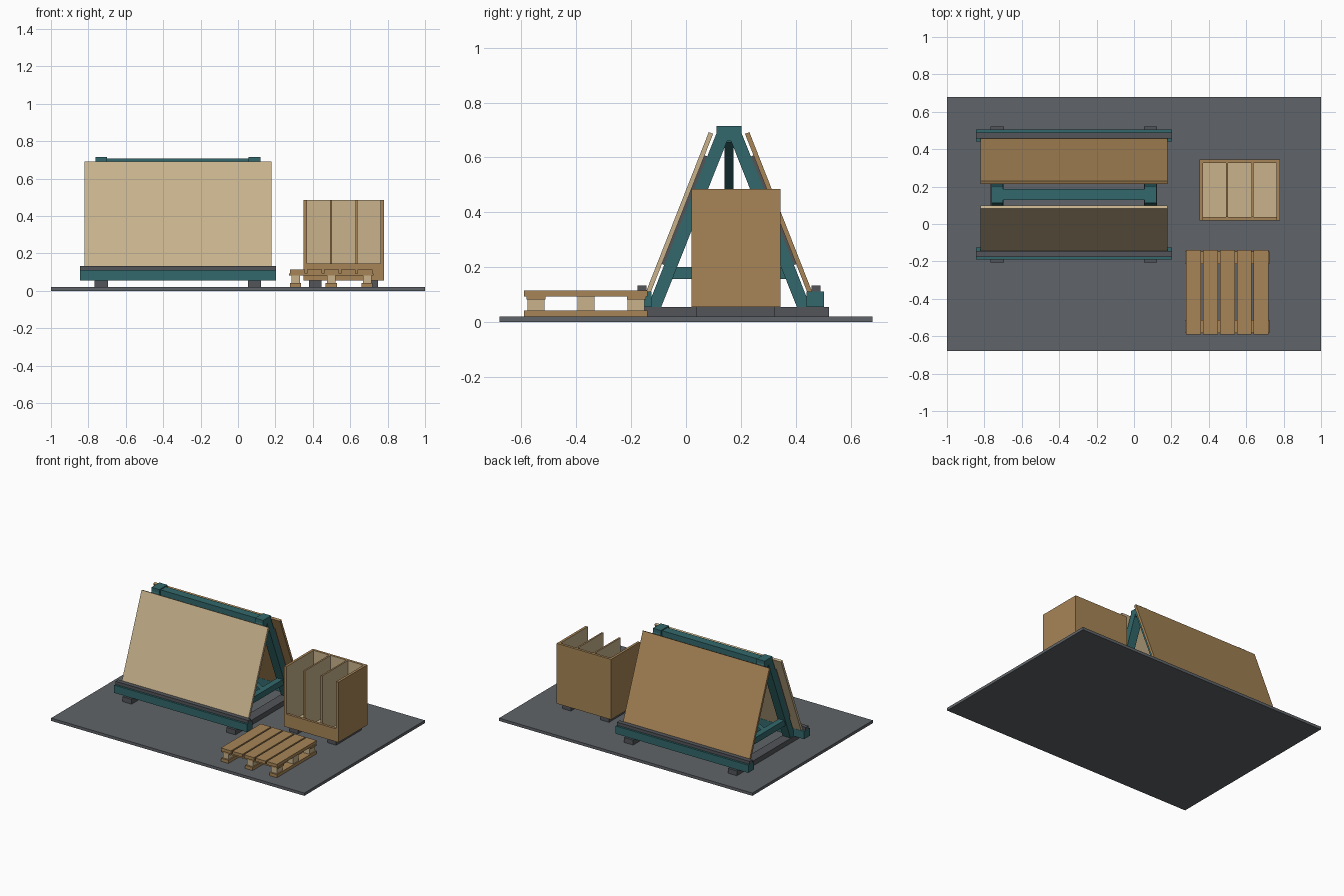
import bpy, bmesh
from mathutils import Vector

cube = bpy.data.objects.get("Cube")
if cube:
    bpy.data.objects.remove(cube)


def material(name, rgb):
    m = bpy.data.materials.new(name)
    m.use_nodes = True
    m.diffuse_color = (*rgb, 1)
    m.node_tree.nodes["Principled BSDF"].inputs["Base Color"].default_value = (*rgb, 1)
    return m


FLOOR = material("floor grey", (0.115, 0.127, 0.138))
RUBBER = material("rubber grey", (0.085, 0.09, 0.1))
TEAL = material("teal paint", (0.033, 0.14, 0.15))
BROWN = material("brown plywood", (0.39, 0.235, 0.095))
TAN = material("pale wood", (0.58, 0.45, 0.265))


def prism(name, mat, profile, x0, x1):
    """Extrude a (y, z) profile along x."""
    bm = bmesh.new()
    face = bm.faces.new([bm.verts.new((x0, y, z)) for y, z in profile])
    new = bmesh.ops.extrude_face_region(bm, geom=[face])["geom"]
    bmesh.ops.translate(bm, vec=(x1 - x0, 0, 0),
                        verts=[g for g in new if isinstance(g, bmesh.types.BMVert)])
    bmesh.ops.recalc_face_normals(bm, faces=bm.faces)
    mesh = bpy.data.meshes.new(name)
    bm.to_mesh(mesh)
    bm.free()
    mesh.materials.append(mat)
    obj = bpy.data.objects.new(name, mesh)
    bpy.context.collection.objects.link(obj)
    return obj


def box(name, mat, x, y, z):
    return prism(name, mat, [(y[0], z[0]), (y[1], z[0]), (y[1], z[1]), (y[0], z[1])], *x)


def slab(p, q, thick):
    """Profile of a board whose outer line runs p to q, thickened inward (+y)."""
    p, q = Vector(p), Vector(q)
    d = (q - p).normalized()
    n = Vector((d.y, -d.x)) * thick
    return [p, q, q + n, p + n]


def tan_faces(obj, direction):
    """Paint the faces that point along a direction with the pale wood."""
    obj.data.materials.append(TAN)
    for poly in obj.data.polygons:
        if poly.normal.dot(Vector(direction)) > 0.9:
            poly.material_index = 1


# Floor plate
box("floor_plate", FLOOR, (-1, 1), (-0.68, 0.68), (0, 0.02))

# A-frame rack: each side is built at the front and flipped to the back
MID = 0.157
FRAMES = {"right": (-0.762, -0.7), "left": (0.057, 0.12)}


def flip(profile, side):
    return profile if side == "front" else [(2 * MID - y, z) for y, z in profile]


def rect(y0, y1, z0, z1):
    return [(y0, z0), (y1, z0), (y1, z1), (y0, z1)]


for side, sheet in (("front", TAN), ("back", BROWN)):
    prism(side + "_base_beam", TEAL, flip(rect(-0.19, -0.126, 0.055, 0.11), side), -0.845, 0.203)
    prism(side + "_stop_strip", RUBBER, flip(rect(-0.176, -0.144, 0.11, 0.132), side), -0.845, 0.203)
    prism(side + "_sheet", sheet, flip(slab((-0.145, 0.112), (0.083, 0.692), 0.017), side), -0.82, 0.18)
    leg = [(-0.14, 0.055), (-0.09, 0.055), (0.162, 0.69), (0.112, 0.69)]
    for end, xs in FRAMES.items():
        prism(f"{side}_{end}_leg", TEAL, flip(leg, side), *xs)
        prism(f"{side}_{end}_pad", RUBBER,
              flip(slab((-0.091, 0.212), (0.066, 0.608), 0.014), side), *xs)

for end, (a, b) in FRAMES.items():
    box(end + "_skid", RUBBER, (a - 0.004, b + 0.004), (-0.207, 0.521), (0.02, 0.055))
    box(end + "_cap", TEAL, (a, b), (0.112, 0.202), (0.675, 0.715))
    box(end + "_crossbar", TEAL, (a + 0.01, b - 0.01), (-0.07, 0.384), (0.157, 0.2))
box("ridge_beam", TEAL, (-0.755, 0.115), (0.127, 0.187), (0.66, 0.708))

# Diagonal braces between the two frames
for name, lo, hi in (("falling_brace", -0.72, 0.08), ("rising_brace", 0.08, -0.72)):
    brace = box(name, TEAL, (-0.5, 0.5), (0.14, 0.174), (-0.016, 0.016))
    run = Vector((hi - lo, 0, 0.49))
    brace.rotation_euler = run.to_track_quat("X", "Z").to_euler()
    brace.scale.x = run.length
    # turn about the middle of the rack
    brace.location = Vector((0, MID, 0)) - brace.rotation_euler.to_matrix() @ Vector((0, MID, 0))
    brace.location += Vector(((lo + hi) / 2, 0, 0.425))

# Slotted crate
CX, CY, CZ = (0.35, 0.78), (0.02, 0.345), (0.055, 0.485)
T = 0.018
wall = box("crate_right_wall", BROWN, (CX[0], CX[0] + T), CY, CZ)
tan_faces(wall, (1, 0, 0))
wall = box("crate_left_wall", BROWN, (CX[1] - T, CX[1]), CY, CZ)
tan_faces(wall, (-1, 0, 0))
inner = (CX[0] + T, CX[1] - T)
wall = box("crate_back_wall", BROWN, inner, (CY[1] - T, CY[1]), CZ)
tan_faces(wall, (0, -1, 0))
wall = box("crate_front_lip", BROWN, inner, (CY[0], CY[0] + T), (CZ[0], 0.147))
tan_faces(wall, (0, 1, 0))
base = box("crate_floor", BROWN, inner, (CY[0] + T, CY[1] - T), (CZ[0], CZ[0] + T))
tan_faces(base, (0, 0, 1))
for i, x in enumerate((0.497, 0.633)):
    divider = box(f"crate_divider_{i}", BROWN, (x - 0.006, x + 0.006),
                  (CY[0] + T, CY[1] - T), (CZ[0] + T, CZ[1]))
    tan_faces(divider, (1, 0, 0))
    tan_faces(divider, (-1, 0, 0))
for i, x in enumerate((0.38, 0.682)):
    box(f"crate_foot_{i}", RUBBER, (x, x + 0.067), (0.038, 0.325), (0.02, 0.055))

# Pallet
PY = (-0.59, -0.14)
for i in range(5):
    x = 0.278 + 0.0905 * i
    box(f"pallet_deck_board_{i}", BROWN, (x, x + 0.08), PY, (0.093, 0.115))
for i, y in enumerate((-0.582, -0.215)):
    box(f"pallet_cross_board_{i}", BROWN, (0.274, 0.724), (y, y + 0.069), (0.081, 0.093))
for i, x in enumerate((0.308, 0.499, 0.69)):
    box(f"pallet_runner_{i}", BROWN, (x - 0.03, x + 0.03), PY, (0.02, 0.042))
    for j, (y, top) in enumerate(((-0.547, 0.081), (-0.365, 0.093), (-0.183, 0.081))):
        box(f"pallet_block_{i}_{j}", TAN, (x - 0.023, x + 0.023), (y - 0.031, y + 0.031), (0.042, top))
